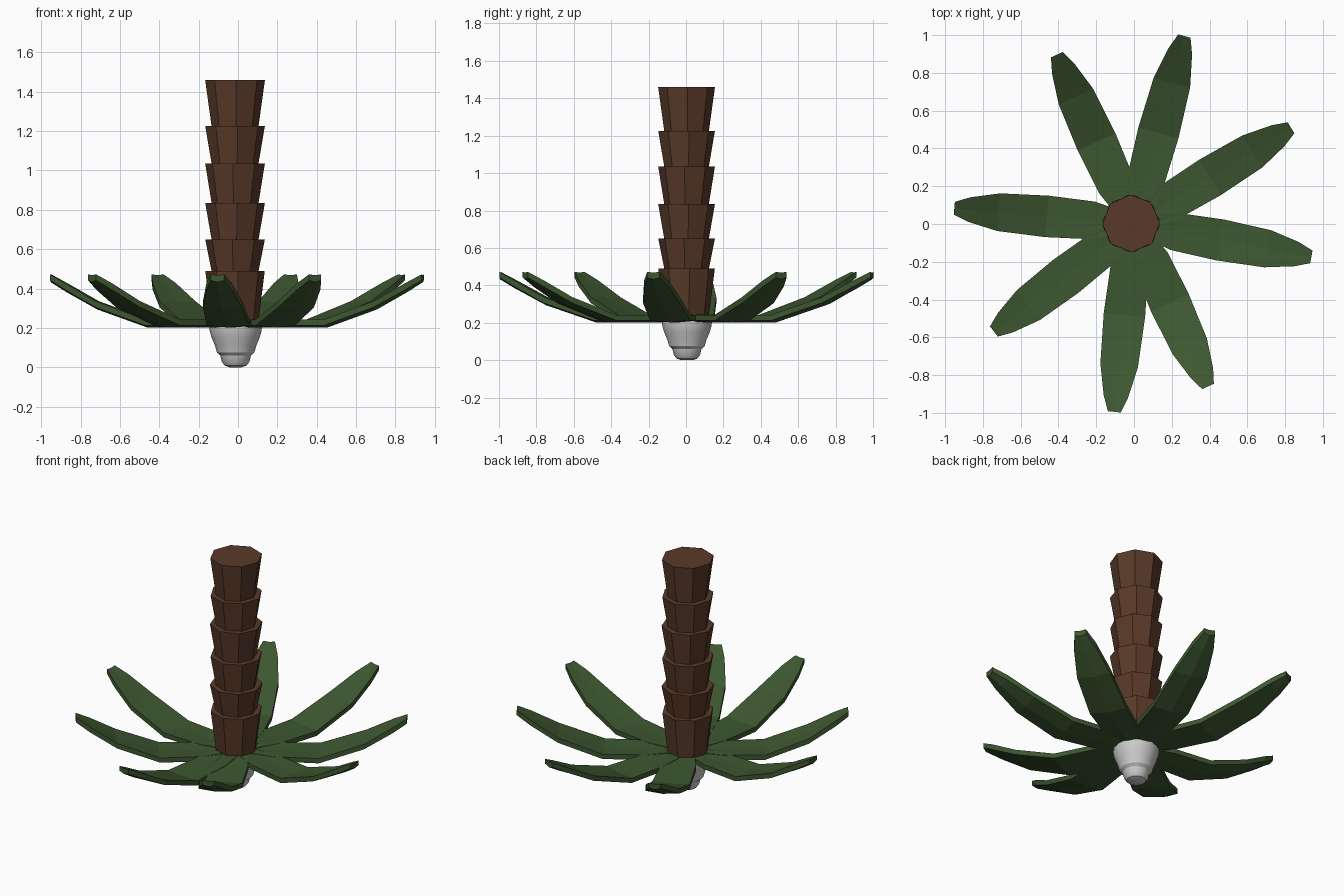
import bpy, bmesh, math
from mathutils import Vector

if "Cube" in bpy.data.objects:
    bpy.data.objects.remove(bpy.data.objects["Cube"])


def material(name, col):
    m = bpy.data.materials.new(name)
    m.diffuse_color = (*col, 1)
    m.use_nodes = True
    m.node_tree.nodes["Principled BSDF"].inputs["Base Color"].default_value = m.diffuse_color
    return m


BROWN = material("bark", (0.10, 0.042, 0.022))
GREEN = material("leaf_green", (0.047, 0.095, 0.03))


def make(name, verts, faces, mat=None):
    me = bpy.data.meshes.new(name)
    me.from_pydata(verts, [], faces)
    bm = bmesh.new()
    bm.from_mesh(me)
    bmesh.ops.recalc_face_normals(bm, faces=bm.faces)
    bm.to_mesh(me)
    bm.free()
    ob = bpy.data.objects.new(name, me)
    bpy.context.collection.objects.link(ob)
    if mat:
        me.materials.append(mat)
    return ob


def loft(name, rings, mat=None):
    """Skin equal-length rings of points and cap both ends."""
    n = len(rings[0])
    verts = [p for r in rings for p in r]
    faces = [(k * n + i, k * n + (i + 1) % n, (k + 1) * n + (i + 1) % n, (k + 1) * n + i)
             for k in range(len(rings) - 1) for i in range(n)]
    faces += [tuple(range(n)), tuple(range(len(verts) - n, len(verts)))]
    return make(name, verts, faces, mat)


def circle(cx, cy, r, z, n, turn=0.0):
    return [(cx + r * math.cos(turn + math.tau * i / n),
             cy + r * math.sin(turn + math.tau * i / n), z) for i in range(n)]


# Trunk: octagonal cups, each flaring upward around the foot of the next
tops = [0.49, 0.65, 0.835, 1.035, 1.225, 1.46]
bottoms = [0.22] + [t - 0.01 for t in tops[:-1]]
for i, (lo, hi) in enumerate(zip(bottoms, tops)):
    turn = math.radians([6, -5, 4, -4, 5, 2][i])
    loft(f"trunk_segment_{i + 1}",
         [circle(-0.015, 0.003, 0.118, lo, 8, turn), circle(-0.015, 0.003, 0.152, hi, 8, turn)],
         BROWN)

# Leaves: (direction in degrees, reach)
leaves = [(75, 1.03), (114.5, 0.985), (31.5, 0.975), (-10.5, 0.955),
          (-65.5, 0.945), (-96, 1.0), (-142.5, 0.935), (175, 0.955)]
# stations: distance, height, half width, thickness
stations = [(0.00, 0.225, 0.045, 0.04), (0.22, 0.222, 0.10, 0.04), (0.47, 0.222, 0.11, 0.04),
            (0.73, 0.315, 0.10, 0.042), (0.89, 0.405, 0.065, 0.045), (0.97, 0.452, 0.034, 0.04)]
for i, (deg, reach) in enumerate(leaves):
    a = math.radians(deg)
    out = Vector((math.cos(a), math.sin(a), 0))
    side = Vector((-out.y, out.x, 0))
    s = reach / 0.97
    rings = []
    for d, z, w, t in stations:
        c = out * d * s + Vector((0, 0, z))
        up = Vector((0, 0, t / 2))
        rings.append([c - side * w - up * 0.5, c - up, c + side * w - up * 0.5,
                      c + side * w + up, c + up * 0.8, c - side * w + up])
    loft(f"leaf_{i + 1}", rings, GREEN)

# Grey stepped bud under the leaves
prof = [(0.03, 0.0), (0.055, 0.008), (0.07, 0.028), (0.078, 0.06), (0.095, 0.075),
        (0.105, 0.11), (0.122, 0.15), (0.132, 0.185), (0.134, 0.215), (0.11, 0.24)]
bud = loft("bud", [circle(-0.012, 0.005, r, z, 16) for r, z in prof])
bpy.context.view_layer.objects.active = bud
bud.select_set(True)
bpy.ops.object.shade_smooth_by_angle(angle=math.radians(30))
